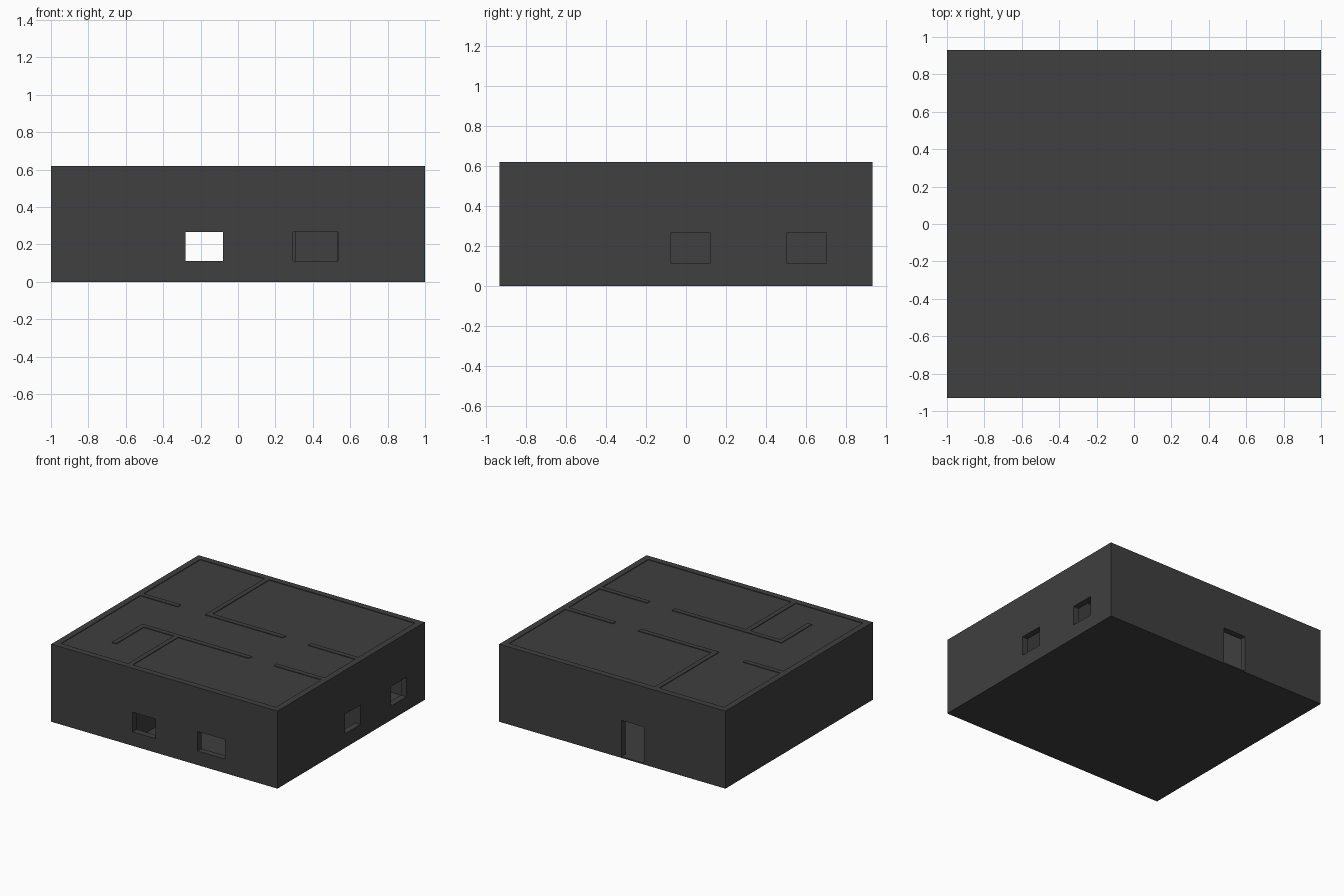
import bpy

if "Cube" in bpy.data.objects:
    bpy.data.objects.remove(bpy.data.objects["Cube"])

HX, HY, H = 1.0, 0.93, 0.62   # outer half sizes and wall height
T = 0.05                      # outer wall thickness
FLOOR = 0.01                  # floor slab thickness
DOOR_X, DOOR_TOP = (-0.28, -0.08), 0.30
WIN_Z = (0.112, 0.268)

dark = bpy.data.materials.new("dark_grey")
dark.diffuse_color = (0.05, 0.05, 0.05, 1)
dark.use_nodes = True
dark.node_tree.nodes["Principled BSDF"].inputs["Base Color"].default_value = dark.diffuse_color


def box(name, xs, ys, zs):
    (x0, x1), (y0, y1), (z0, z1) = xs, ys, zs
    verts = [(x, y, z) for z in (z0, z1)
             for x, y in ((x0, y0), (x1, y0), (x1, y1), (x0, y1))]
    faces = [(3, 2, 1, 0), (4, 5, 6, 7)]
    faces += [(i, (i + 1) % 4, (i + 1) % 4 + 4, i + 4) for i in range(4)]
    mesh = bpy.data.meshes.new(name)
    mesh.from_pydata(verts, [], faces)
    mesh.materials.append(dark)
    ob = bpy.data.objects.new(name, mesh)
    bpy.context.collection.objects.link(ob)
    return ob


def cut(ob, xs, ys, zs):
    cutter = box("cutter", xs, ys, zs)
    cutter.hide_render = True
    mod = ob.modifiers.new("cut", 'BOOLEAN')
    mod.operation, mod.solver, mod.object = 'DIFFERENCE', 'EXACT', cutter
    bpy.context.view_layer.objects.active = ob
    bpy.ops.object.modifier_apply(modifier=mod.name)
    bpy.data.objects.remove(cutter, do_unlink=True)


# Outer shell, leaving the floor slab in place
shell = box("outer_walls", (-HX, HX), (-HY, HY), (0, H))
cut(shell, (-HX + T, HX - T), (-HY + T, HY - T), (FLOOR, 1))

# Front windows, right windows, back door
for xs in (DOOR_X, (0.295, 0.535)):
    cut(shell, xs, (-1.1, -0.8), WIN_Z)
for ys in ((-0.075, 0.12), (0.505, 0.70)):
    cut(shell, (0.9, 1.1), ys, WIN_Z)
cut(shell, DOOR_X, (0.8, 1.1), (FLOOR, DOOR_TOP))

# Ceiling just below the wall tops
box("ceiling", (-HX + T, HX - T), (-HY + T, HY - T), (0.60, 0.615))

# Partition walls, split by full-height gaps
IX, IY = HX - T, HY - T
REAR, FRONT = (0.125, 0.165), (-0.305, -0.265)
partitions = {
    "rear_partition_left": ((-IX, -0.62), REAR),
    "rear_partition_middle": ((-0.38, 0.31), REAR),
    "rear_partition_right": ((0.53, IX), REAR),
    "front_partition_middle": ((-0.66, 0.31), FRONT),
    "front_partition_right": ((0.53, IX), FRONT),
    "rear_room_divider": ((-0.38, -0.34), (REAR[1], IY)),
    "front_room_divider": ((-0.355, -0.315), (-IY, FRONT[0])),
    "small_room_divider": ((-0.66, -0.62), (-0.65, FRONT[0])),
}
for name, (xs, ys) in partitions.items():
    wall = box(name, xs, ys, (FLOOR, H))
    # Doorways lined up with the back door
    if name.endswith("middle"):
        cut(wall, DOOR_X, (ys[0] - 0.1, ys[1] + 0.1), (-0.1, DOOR_TOP))
